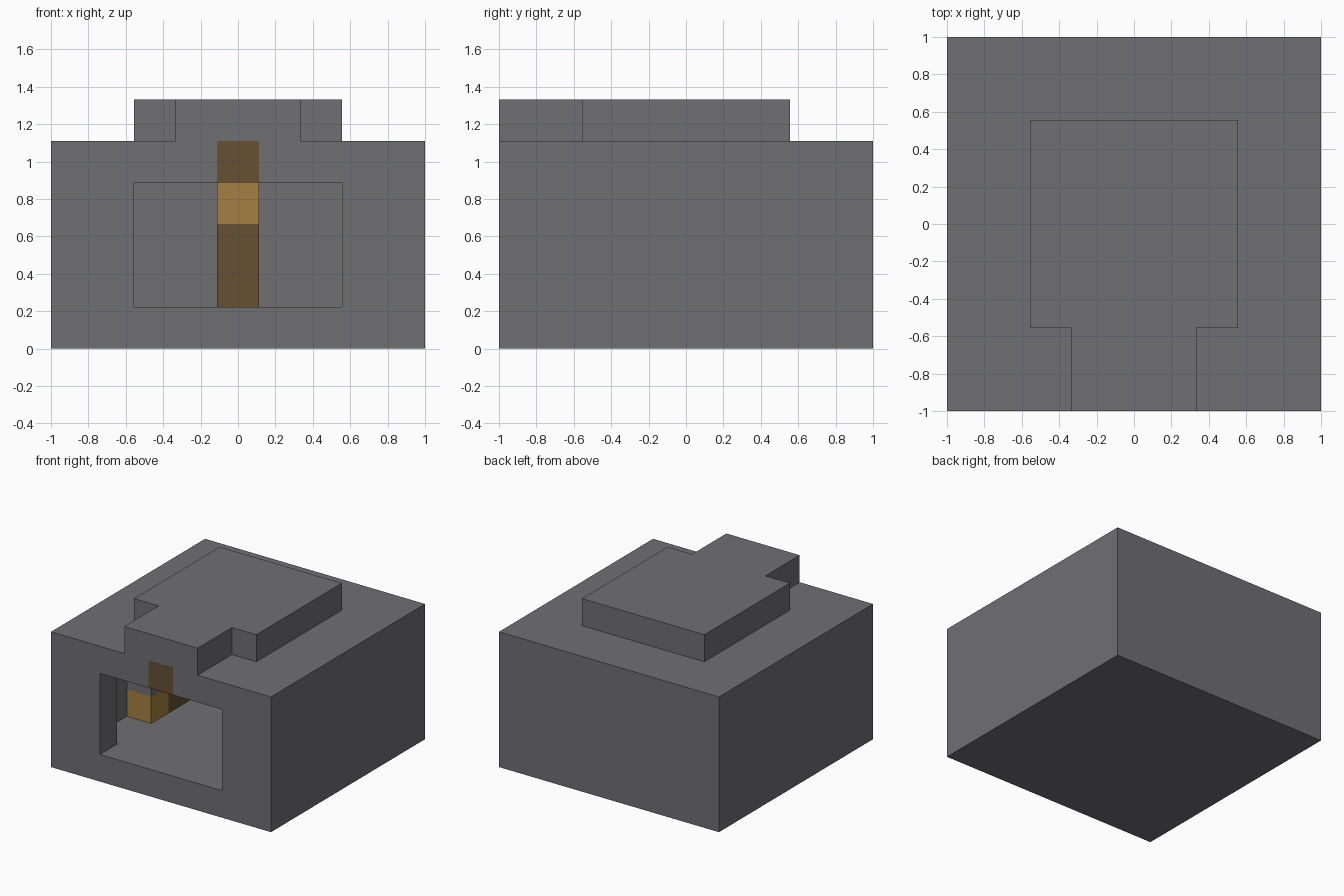
import bpy
import bmesh

U = 1 / 9  # half a building block

old = bpy.data.objects.get("Cube")
if old:
    bpy.data.objects.remove(old, do_unlink=True)


def material(name, color):
    mat = bpy.data.materials.new(name)
    mat.use_nodes = True
    rgba = (*color, 1)
    mat.diffuse_color = rgba
    mat.node_tree.nodes["Principled BSDF"].inputs["Base Color"].default_value = rgba
    return mat


stone = material("stone grey", (0.162, 0.158, 0.168))
brown = material("dark brown", (0.133, 0.08, 0.033))
orange = material("warm orange", (0.38, 0.212, 0.054))


def prism(name, outline, z0, z1, mat):
    """Extrude a plan outline, in block units, from z0 to z1."""
    bm = bmesh.new()
    base = bm.faces.new([bm.verts.new((x * U, y * U, z0 * U)) for x, y in outline])
    top = bmesh.ops.extrude_face_region(bm, geom=[base])["geom"]
    verts = [v for v in top if isinstance(v, bmesh.types.BMVert)]
    bmesh.ops.translate(bm, verts=verts, vec=(0, 0, (z1 - z0) * U))
    bmesh.ops.recalc_face_normals(bm, faces=bm.faces)
    mesh = bpy.data.meshes.new(name)
    bm.to_mesh(mesh)
    bm.free()
    mesh.materials.append(mat)
    obj = bpy.data.objects.new(name, mesh)
    bpy.context.collection.objects.link(obj)
    return obj


def box(name, x, y, z, mat):
    plan = [(x[0], y[0]), (x[1], y[0]), (x[1], y[1]), (x[0], y[1])]
    return prism(name, plan, z[0], z[1], mat)


def combine(target, tool, operation):
    mod = target.modifiers.new(operation.lower(), "BOOLEAN")
    mod.operation = operation
    mod.solver = "EXACT"
    mod.object = tool
    bpy.context.view_layer.objects.active = target
    bpy.ops.object.modifier_apply(modifier=mod.name)
    bpy.data.objects.remove(tool, do_unlink=True)


# Main block with the raised roof and its front neck
body = box("body", (-9, 9), (-9, 9), (0, 10), stone)
half = [(3, -9), (3, -5), (5, -5), (5, 5)]
outline = half + [(-x, y) for x, y in reversed(half)]
combine(body, prism("raised_roof", outline, 9.5, 12, stone), "UNION")

# Inner chamber and front opening
combine(body, box("chamber", (-7, 7), (-7, 7), (2, 8), stone), "DIFFERENCE")
combine(body, box("opening", (-5, 5), (-10, -6), (2, 8), stone), "DIFFERENCE")

# Side piers: coloured lower course, stone above
for side, s in (("left", 1), ("right", -1)):
    x = sorted((5 * s, 7 * s))
    box(side + "_pier_front", x, (-3, -1), (2, 4), orange)
    box(side + "_pier_back", x, (-1, 3), (2, 4), brown)
    box(side + "_pier_top", x, (-3, 3), (4, 8), stone)

# Back column, brown below and orange at the top
box("back_column", (-1, 1), (5, 7), (2, 6), brown)
box("back_column_cap", (-1, 1), (5, 7), (6, 8), orange)

# Coloured panel over the opening
box("front_panel", (-1, 1), (-9.01, -9), (8, 10), brown)
